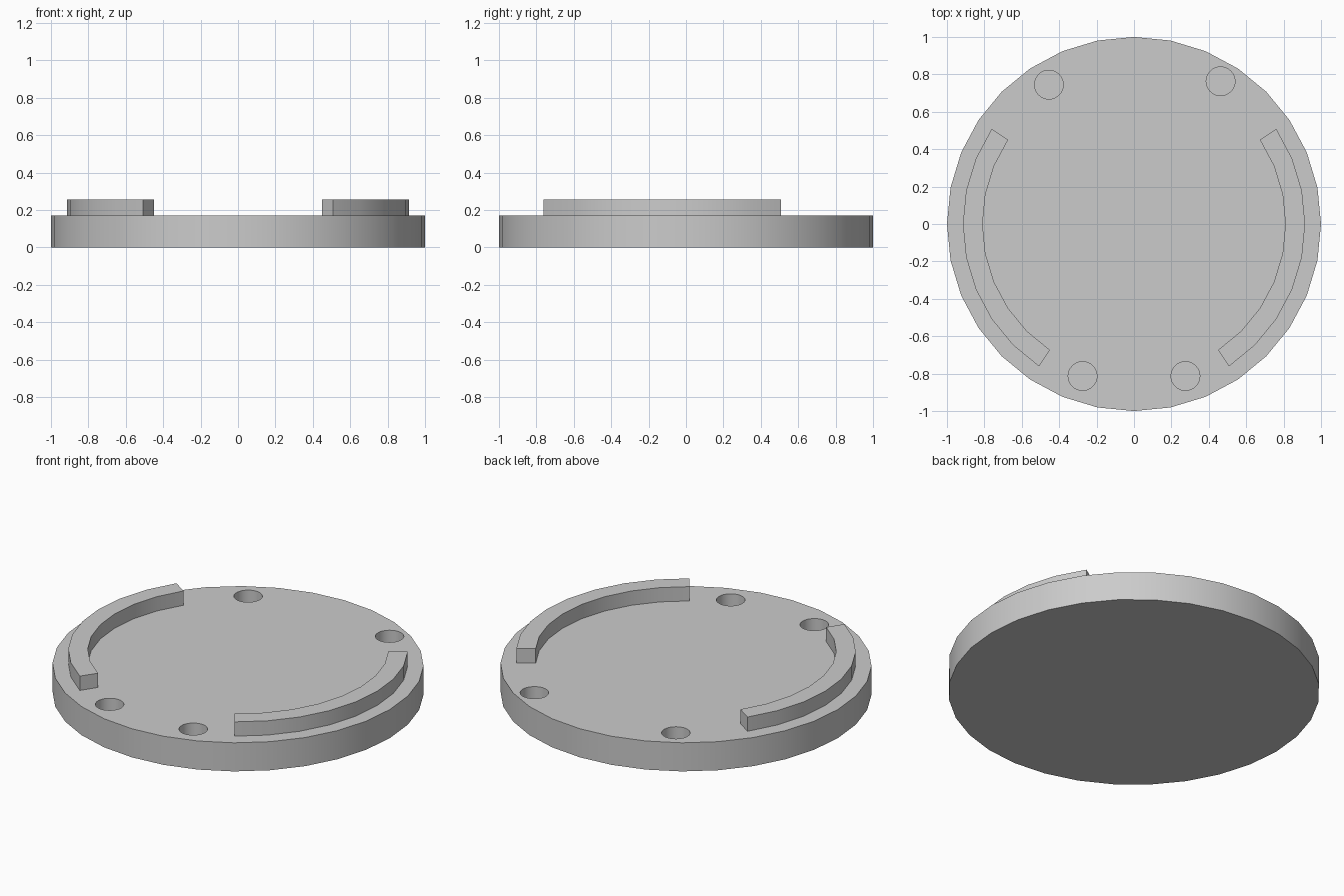
import bpy, bmesh
from math import sin, cos, radians
from mathutils import Matrix

cube = bpy.data.objects.get("Cube")
if cube:
    bpy.data.objects.remove(cube, do_unlink=True)

SIDES = 32
STEP = 360 / SIDES
DISC_TOP = 0.17
RAIL_TOP = 0.255
HOLE_RADIUS = 0.077
HOLE_DEPTH = 0.1

grey = bpy.data.materials.new("light_grey")
grey.use_nodes = True
color = (0.6, 0.6, 0.6, 1)
grey.diffuse_color = color
grey.node_tree.nodes["Principled BSDF"].inputs["Base Color"].default_value = color


def ring(radius, first, last):
    """Points on a circle between two step numbers."""
    angles = [radians(STEP * i) for i in range(first, last + 1)]
    return [(radius * cos(a), radius * sin(a)) for a in angles]


def prism(bm, outline, bottom, top):
    """Extrude a counter-clockwise outline upwards into a closed solid."""
    face = bm.faces.new([bm.verts.new((x, y, bottom)) for x, y in outline])
    new = bmesh.ops.extrude_face_region(bm, geom=[face], use_keep_orig=True)["geom"]
    verts = [v for v in new if isinstance(v, bmesh.types.BMVert)]
    bmesh.ops.translate(bm, verts=verts, vec=(0, 0, top - bottom))
    bmesh.ops.recalc_face_normals(bm, faces=bm.faces)


def make_object(name, bm):
    mesh = bpy.data.meshes.new(name)
    bm.to_mesh(mesh)
    bm.free()
    mesh.materials.append(grey)
    obj = bpy.data.objects.new(name, mesh)
    bpy.context.collection.objects.link(obj)
    return obj


def activate(obj):
    bpy.ops.object.select_all(action="DESELECT")
    obj.select_set(True)
    bpy.context.view_layer.objects.active = obj


# Round base disc
bm = bmesh.new()
prism(bm, ring(1, 0, SIDES - 1), 0, DISC_TOP)
disc = make_object("base_disc", bm)

# Four blind holes cut into the top
bm = bmesh.new()
for x, y in [(-0.455, 0.745), (0.463, 0.763), (-0.275, -0.813), (0.275, -0.813)]:
    outline = [(x + px, y + py) for px, py in ring(HOLE_RADIUS, 0, SIDES - 1)]
    prism(bm, outline, DISC_TOP - HOLE_DEPTH, RAIL_TOP)
cutter = make_object("hole_cutter", bm)
cutter.hide_render = True
holes = disc.modifiers.new("holes", "BOOLEAN")
holes.operation = "DIFFERENCE"
holes.solver = "EXACT"
holes.object = cutter
activate(disc)
bpy.ops.object.modifier_apply(modifier=holes.name)
bpy.data.objects.remove(cutter, do_unlink=True)

# Mirrored pair of curved rails
parts = [disc]
for name, side in (("left_rail", 1), ("right_rail", -1)):
    bm = bmesh.new()
    outline = ring(0.915, -5, 3) + ring(0.81, -5, 3)[::-1]
    prism(bm, outline, DISC_TOP, RAIL_TOP)
    bmesh.ops.transform(bm, matrix=Matrix.Diagonal((side, 1, 1, 1)), verts=bm.verts)
    bmesh.ops.recalc_face_normals(bm, faces=bm.faces)
    parts.append(make_object(name, bm))

# Smooth curved walls, sharp rims
for part in parts:
    activate(part)
    bpy.ops.object.shade_smooth_by_angle(angle=radians(30))
